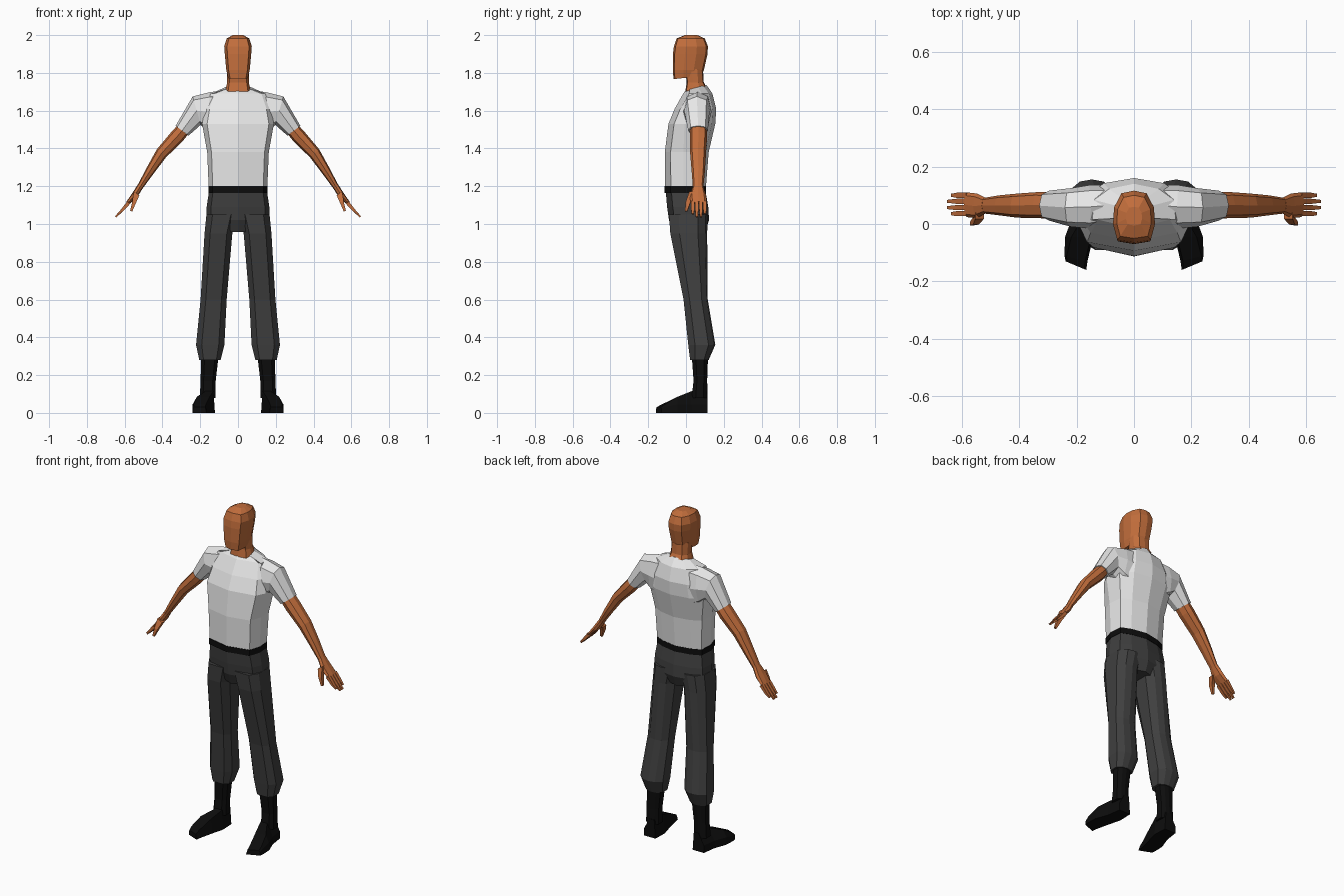
import bpy, bmesh
from mathutils import Vector as V


def material(name, rgb):
    m = bpy.data.materials.new(name)
    m.diffuse_color = (*rgb, 1)
    return m


SKIN = material("skin", (0.54, 0.155, 0.045))
SHIRT = material("shirt_white", (0.80, 0.80, 0.80))
TROUSER = material("trouser_grey", (0.05, 0.05, 0.05))
BLACK = material("black", (0.004, 0.004, 0.004))

BOX = [(-1, -1), (1, -1), (1, 1), (-1, 1)]
CHAMFER = [(-.6, -1), (.6, -1), (1, -.5), (1, .5), (.55, .9), (0, 1), (-.55, .9), (-1, .5), (-1, -.5)]
ROUND = [(1, 0), (.75, .75), (0, 1), (-.75, .75), (-1, 0), (-.75, -.75), (0, -1), (.75, -.75)]
HEAD = [(0, -1), (.8, -.9), (1, -.3), (.95, .35), (.6, .9), (0, 1),
        (-.6, .9), (-.95, .35), (-1, -.3), (-.8, -.9)]


def loft(name, rings, mat, mirror=False):
    """Skin a list of equal-length rings and cap both ends."""
    bm = bmesh.new()
    rows = [[bm.verts.new(p) for p in r] for r in rings]
    n = len(rows[0])
    for a, b in zip(rows, rows[1:]):
        for i in range(n):
            j = (i + 1) % n
            bm.faces.new((a[i], a[j], b[j], b[i]))
    bm.faces.new(rows[0][::-1])
    bm.faces.new(rows[-1])
    bmesh.ops.recalc_face_normals(bm, faces=bm.faces)
    me = bpy.data.meshes.new(name)
    bm.to_mesh(me)
    bm.free()
    me.materials.append(mat)
    ob = bpy.data.objects.new(name, me)
    bpy.context.collection.objects.link(ob)
    if mirror:
        mod = ob.modifiers.new("other_side", 'MIRROR')
        mod.use_clip = False
        mod.use_mirror_merge = False
    return ob


def flat(shape, x0, x1, y0, y1, z, tilt=0):
    """Horizontal ring; tilt raises the back edge and lowers the front."""
    return [V(((x0 + x1) / 2 + u * (x1 - x0) / 2,
               (y0 + y1) / 2 + v * (y1 - y0) / 2, z + v * tilt)) for u, v in shape]


def limb(top, bottom, y0, y1, shape=ROUND):
    """Ring across a limb, from its upper to its lower edge in x and z."""
    t, b = V((top[0], 0, top[1])), V((bottom[0], 0, bottom[1]))
    return [(t + b) / 2 + (t - b) / 2 * u + V((0, (y0 + y1) / 2 + v * (y1 - y0) / 2, 0))
            for u, v in shape]


def body(hw, f, b, z, tilt=0):
    """Trunk ring with a broad front and a rounded back."""
    half = [(.86 * hw, f + .03), (hw, f * .3 + .02), (.96 * hw, b * .6), (.6 * hw, b - .018)]
    pts = [(0, f)] + half + [(0, b)] + [(-x, y) for x, y in reversed(half)]
    return [V((x, y, z + tilt * (2 * (y - f) / (b - f) - 1))) for x, y in pts]


# Trunk
loft("shirt", [body(.155, -.11, .105, 1.19), body(.163, -.112, .12, 1.38),
               body(.19, -.093, .155, 1.53), body(.175, -.06, .16, 1.61),
               body(.145, -.015, .14, 1.69), body(.07, -.002, .108, 1.722, .015)], SHIRT)
loft("belt", [body(.157, -.113, .107, 1.165), body(.157, -.113, .107, 1.2)], BLACK)
loft("trouser_hips", [body(.154, -.107, .104, 1.17), body(.166, -.1, .118, 1.09),
                      body(.168, -.09, .122, 1.02), body(.09, -.07, .10, .958)], TROUSER)

# Legs
loft("trouser_leg", [flat(CHAMFER, .005, .167, -.09, .115, 1.05),
                     flat(CHAMFER, .03, .177, -.083, .112, .95),
                     flat(CHAMFER, .06, .198, -.013, .115, .6),
                     flat(CHAMFER, .072, .222, .012, .155, .36),
                     flat(CHAMFER, .092, .205, .022, .12, .28)], TROUSER, True)
loft("boot_shaft", [flat(CHAMFER, .102, .195, .03, .117, .31),
                    flat(CHAMFER, .118, .198, .04, .112, .17),
                    flat(CHAMFER, .118, .202, .03, .115, .08)], BLACK, True)


def foot(y, x0, x1, h, skew=0):
    side = min(.045, h * .7)
    pts = [(x0, 0), (x1, 0), (x1, side), (x1 - (h - side) * .55, h), (x0 + .008, h)]
    return [V((x, y + skew * (x - x0) / (x1 - x0), z)) for x, z in pts]


loft("boot_foot", [foot(.115, .125, .2, .11), foot(.03, .122, .212, .115),
                   foot(-.045, .142, .24, .085), foot(-.13, .162, .242, .045, .02),
                   foot(-.16, .166, .238, .03, .03)], BLACK, True)

# Arms
loft("sleeve", [limb((.09, 1.705), (.13, 1.47), -.005, .135),
                limb((.15, 1.698), (.165, 1.49), -.015, .135),
                limb((.24, 1.675), (.197, 1.525), -.01, .125),
                limb((.33, 1.52), (.262, 1.468), .012, .116)], SHIRT, True)
loft("arm", [limb((.318, 1.525), (.26, 1.48), .02, .11),
             limb((.352, 1.488), (.293, 1.438), .02, .112),
             limb((.43, 1.395), (.382, 1.352), .022, .106),
             limb((.485, 1.295), (.45, 1.262), .03, .1),
             limb((.53, 1.208), (.505, 1.188), .036, .092)], SKIN, True)
loft("palm", [limb((.53, 1.21), (.505, 1.188), .036, .092),
              limb((.56, 1.163), (.533, 1.143), .02, .106),
              limb((.591, 1.118), (.574, 1.106), .024, .11)], SKIN, True)
for i, (y, reach) in enumerate([(.036, .8), (.057, 1), (.079, 1), (.1, .8)]):
    x, z = .582 + .066 * reach, 1.112 - .073 * reach
    loft(f"finger_{i + 1}", [limb((.585, 1.122), (.57, 1.108), y - .009, y + .009, BOX),
                             limb((.617, 1.08), (.606, 1.07), y - .009, y + .009, BOX),
                             limb((x + .003, z + .002), (x - .004, z - .004),
                                  y - .005, y + .005, BOX)], SKIN, True)
loft("thumb", [limb((.552, 1.172), (.522, 1.152), .018, .05, BOX),
               limb((.56, 1.118), (.54, 1.112), -.002, .024, BOX),
               limb((.571, 1.07), (.56, 1.066), -.005, .007, BOX)], SKIN, True)

# Neck and head
loft("neck", [flat(HEAD, -.066, .066, -.004, .106, 1.715, .014),
              flat(HEAD, -.057, .057, .004, .094, 1.75),
              flat(HEAD, -.058, .058, -.005, .09, 1.82)], SKIN)
loft("head", [flat(HEAD, -.052, .052, -.066, .08, 1.775, .008),
              flat(HEAD, -.062, .062, -.07, .095, 1.815),
              flat(HEAD, -.07, .07, -.069, .114, 1.90),
              flat(HEAD, -.073, .073, -.064, .116, 1.94),
              flat(HEAD, -.06, .06, -.05, .1, 1.982),
              flat(HEAD, -.028, .028, -.005, .06, 2.0)], SKIN)
